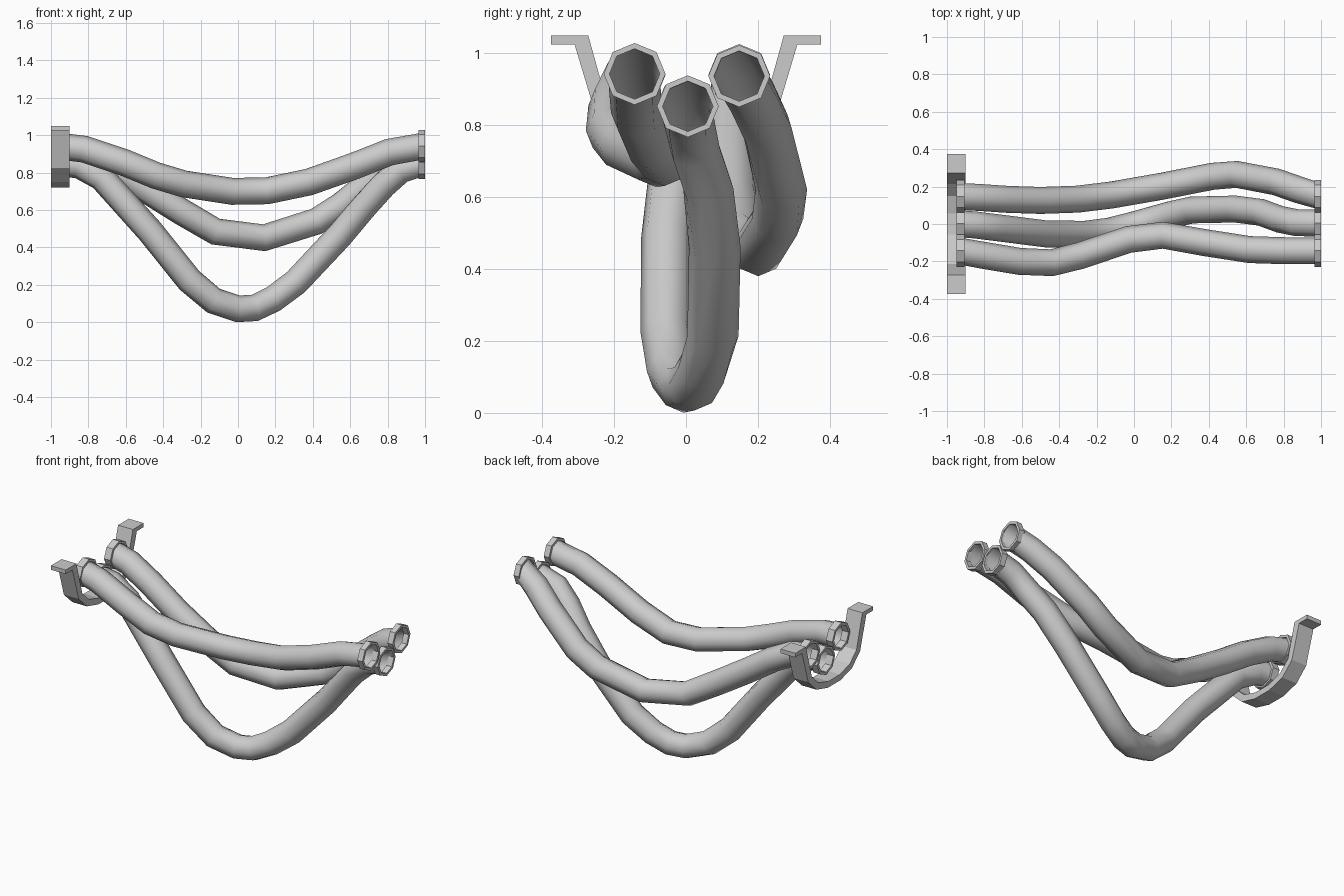
import bpy, bmesh, math
from mathutils import Vector

if "Cube" in bpy.data.objects:
    bpy.data.objects.remove(bpy.data.objects["Cube"])

SIDES = 8
R = 0.072


def finish(name, bm, smooth):
    bmesh.ops.recalc_face_normals(bm, faces=bm.faces)
    me = bpy.data.meshes.new(name)
    bm.to_mesh(me)
    bm.free()
    ob = bpy.data.objects.new(name, me)
    bpy.context.collection.objects.link(ob)
    for p in me.polygons:
        p.use_smooth = smooth
    return ob


def ring(bm, c, t, r):
    side = Vector((0, 0, 1)).cross(t).normalized()
    up = t.cross(side)
    return [bm.verts.new(c + r * (math.cos(a) * side + math.sin(a) * up))
            for a in (2 * math.pi * i / SIDES for i in range(SIDES))]


def bridge(bm, a, b):
    n = len(a)
    for i in range(n):
        bm.faces.new((a[i], a[(i + 1) % n], b[(i + 1) % n], b[i]))


# open octagonal tube swept along a path, ends squared to the x axis
def pipe(name, pts):
    pts = [Vector(p) for p in pts]
    bm = bmesh.new()
    rings = []
    for i, p in enumerate(pts):
        if 0 < i < len(pts) - 1:
            t = ((p - pts[i - 1]).normalized() + (pts[i + 1] - p).normalized()).normalized()
        else:
            t = Vector((1, 0, 0))
        rings.append(ring(bm, p, t, R))
    for a, b in zip(rings, rings[1:]):
        bridge(bm, a, b)
    finish(name, bm, True)


# flat-faced ring round a pipe end
def collar(name, x0, x1, y, z):
    bm = bmesh.new()
    t = Vector((1, 0, 0))
    loops = [ring(bm, Vector((x, y, z)), t, r)
             for x, r in ((x0, 0.07), (x0, 0.086), (x1, 0.086), (x1, 0.07))]
    for i in range(4):
        bridge(bm, loops[i], loops[(i + 1) % 4])
    finish(name, bm, False)


# pipe centre lines
paths = {
    "front_pipe": [(-.94, -.143, .94), (-.82, -.165, .925), (-.61, -.2, .855), (-.44, -.207, .785),
                   (-.29, -.17, .74), (-.03, -.083, .70), (.155, -.06, .703), (.38, -.1, .75),
                   (.62, -.137, .835), (.81, -.143, .91), (.995, -.143, .943)],
    "middle_pipe": [(-.94, .002, .85), (-.85, -.005, .84), (-.73, -.02, .775), (-.47, -.053, .487),
                    (-.26, -.055, .225), (-.13, -.038, .115), (0, -.005, .072), (.09, .02, .077),
                    (.19, .048, .125), (.31, .075, .215), (.54, .08, .46), (.68, .062, .625),
                    (.78, .025, .735), (.87, .007, .815), (.995, .005, .853)],
    "back_pipe": [(-.94, .148, .94), (-.83, .142, .915), (-.68, .132, .835), (-.5, .126, .715),
                  (-.3, .133, .59), (-.12, .155, .485), (.14, .2, .452), (.42, .255, .54),
                  (.55, .265, .622), (.76, .225, .79), (.88, .183, .88), (.995, .148, .937)],
}
for name, pts in paths.items():
    pipe(name, pts)
    collar(name + "_inlet_collar", -.948, -.905, *pts[0][1:])
    collar(name + "_outlet_collar", .965, 1.0, *pts[-1][1:])

# hanger bracket: half profile (outer, inner) mirrored in y and extruded along x
outer = [(.375, 1.025), (.31, 1.025), (.25, .825), (.17, .75), (.06, .72)]
inner = [(.375, 1.05), (.272, 1.05), (.215, .845), (.15, .785), (.055, .757)]
outer += [(-y, z) for y, z in reversed(outer)]
inner += [(-y, z) for y, z in reversed(inner)]
bm = bmesh.new()
sections = [[bm.verts.new((x, *p)) for x, p in
             ((-1, o), (-.9, o), (-.9, i), (-1, i))] for o, i in zip(outer, inner)]
for a, b in zip(sections, sections[1:]):
    bridge(bm, a, b)
bm.faces.new(sections[0])
bm.faces.new(sections[-1])
finish("hanger_bracket", bm, False)
